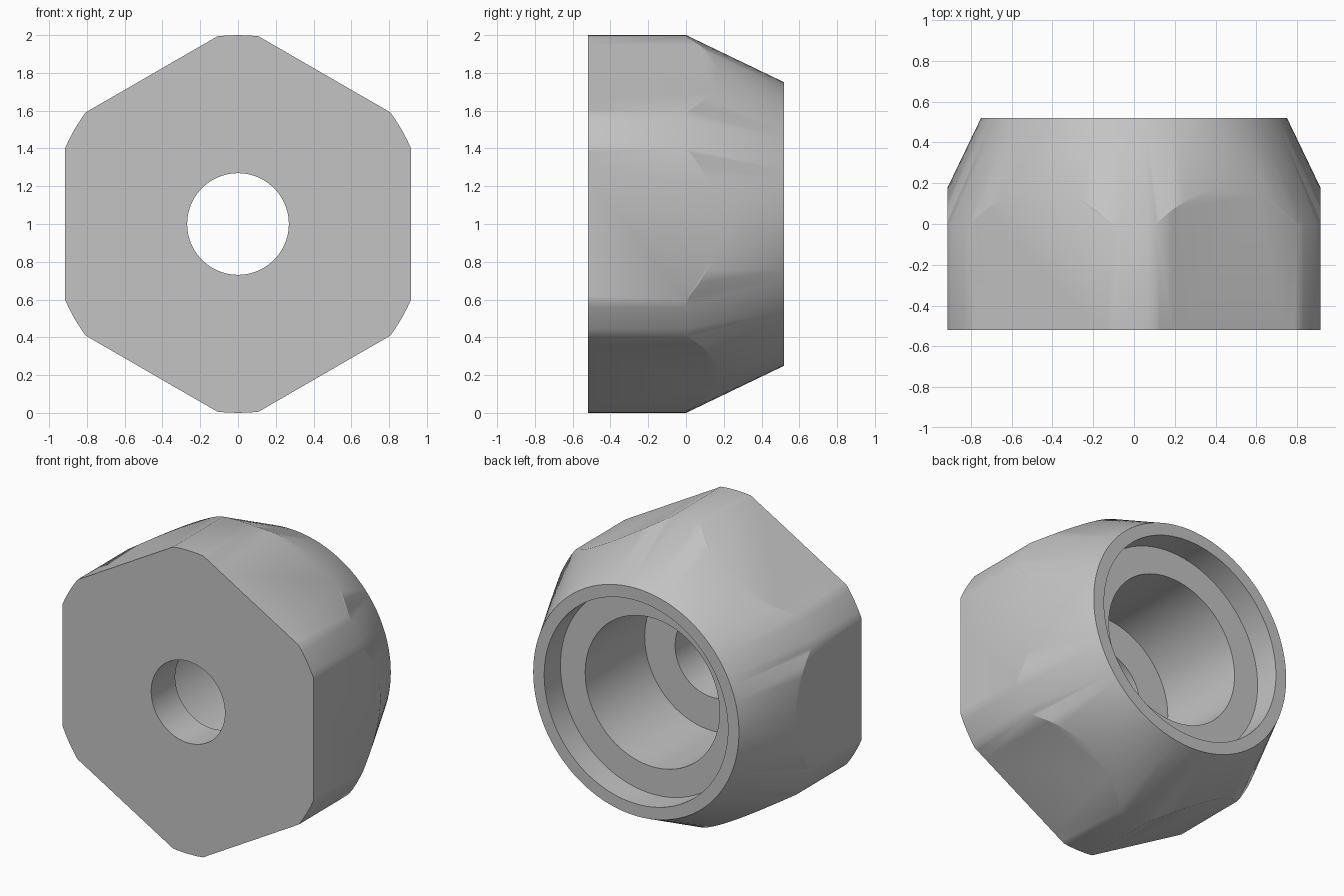
import bpy, bmesh, math

cube = bpy.data.objects.get("Cube")
if cube:
    bpy.data.objects.remove(cube, do_unlink=True)

SEGMENTS = 96
HALF = 0.52        # half the thickness along y
FLAT = 0.915       # centre to each hexagon flat

steel = bpy.data.materials.new("plain_grey")
steel.use_nodes = True
grey = (0.55, 0.55, 0.55, 1)
steel.diffuse_color = grey
steel.node_tree.nodes["Principled BSDF"].inputs["Base Color"].default_value = grey


def add_object(name, bm):
    bmesh.ops.recalc_face_normals(bm, faces=bm.faces)
    mesh = bpy.data.meshes.new(name)
    bm.to_mesh(mesh)
    bm.free()
    mesh.materials.append(steel)
    obj = bpy.data.objects.new(name, mesh)
    bpy.context.collection.objects.link(obj)
    return obj


def lathe(name, profile):
    """Revolve a closed (radius, y) profile around the y axis at z = 1."""
    bm = bmesh.new()
    rings = []
    for i in range(SEGMENTS):
        a = 2 * math.pi * i / SEGMENTS
        rings.append([bm.verts.new((r * math.cos(a), y, 1 + r * math.sin(a)))
                      for r, y in profile])
    n = len(profile)
    for i in range(SEGMENTS):
        here, there = rings[i], rings[(i + 1) % SEGMENTS]
        for j in range(n):
            k = (j + 1) % n
            bm.faces.new((here[j], there[j], there[k], here[k]))
    return add_object(name, bm)


def hex_prism(name, flat, half_length):
    """Hexagonal prism along y with corners pointing up and down."""
    bm = bmesh.new()
    corner = flat / math.cos(math.pi / 6)
    angles = [math.pi / 2 + i * math.pi / 3 for i in range(6)]
    front, back = [[bm.verts.new((corner * math.cos(a), y, 1 + corner * math.sin(a)))
                    for a in angles] for y in (-half_length, half_length)]
    bm.faces.new(front)
    bm.faces.new(back[::-1])
    for i in range(6):
        k = (i + 1) % 6
        bm.faces.new((front[i], back[i], back[k], front[k]))
    return add_object(name, bm)


# Turned body: chamfered back, stepped bore and small through hole
nut = lathe("hex_nut_body", [
    (0.269, -HALF), (1.0, -HALF), (1.0, 0.0), (0.75, HALF),
    (0.67, HALF), (0.67, 0.35), (0.49, 0.35), (0.49, -0.27), (0.269, -0.27)])

# Hexagonal prism that trims the body to six flats
hexagon = hex_prism("hexagon_trim", FLAT, 1.5)
trim = nut.modifiers.new("hex_flats", 'BOOLEAN')
trim.operation = 'INTERSECT'
trim.solver = 'EXACT'
trim.object = hexagon

bpy.ops.object.select_all(action='DESELECT')
nut.select_set(True)
bpy.context.view_layer.objects.active = nut
bpy.ops.object.modifier_apply(modifier=trim.name)
bpy.data.objects.remove(hexagon, do_unlink=True)
bpy.ops.object.shade_smooth_by_angle(angle=math.radians(30))
